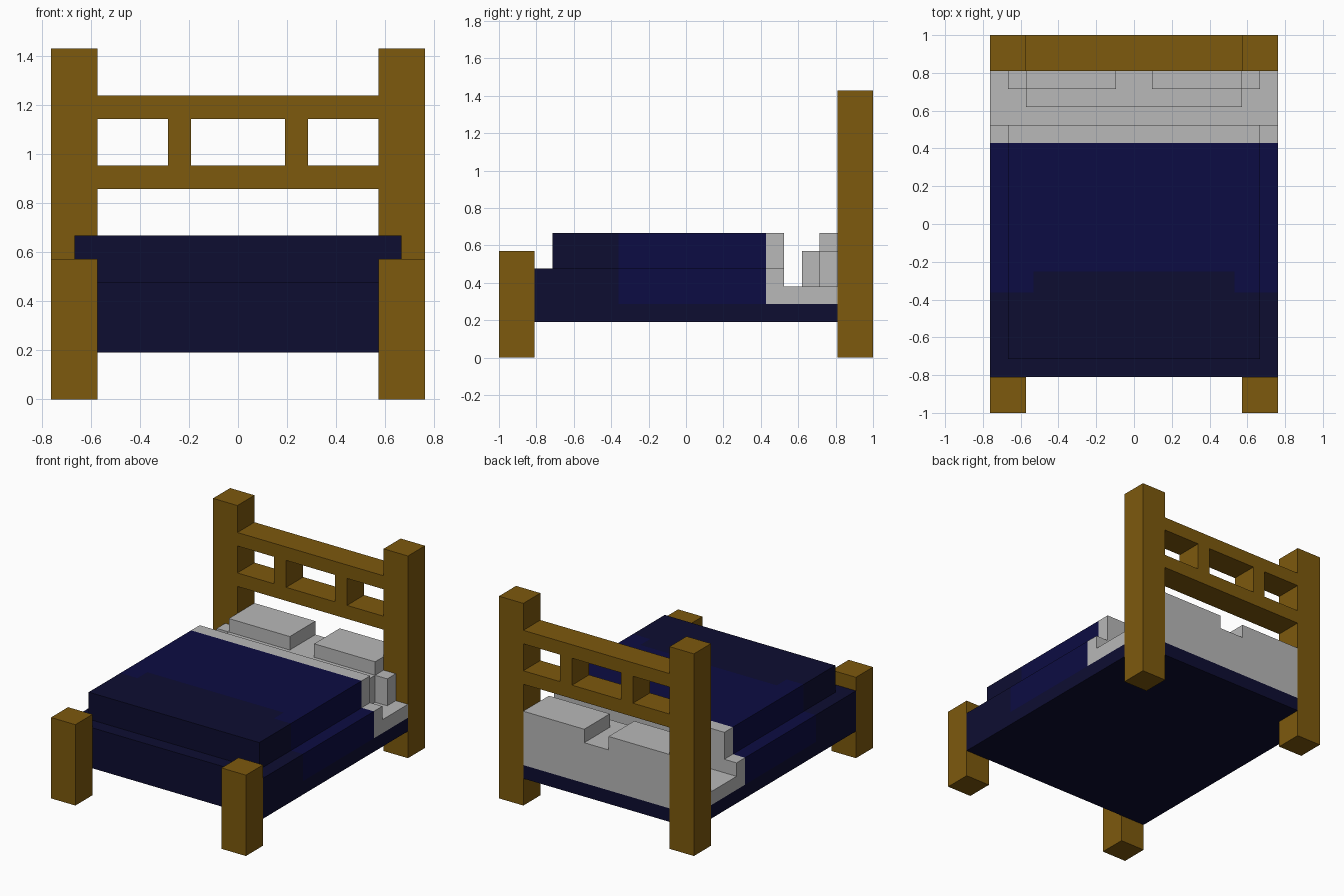
import bpy, bmesh
from mathutils import Vector

cube = bpy.data.objects.get("Cube")
if cube:
    bpy.data.objects.remove(cube, do_unlink=True)

U = 2 / 21  # one building unit; the bed is 21 units long


def material(name, rgb):
    m = bpy.data.materials.new(name)
    m.use_nodes = True
    m.diffuse_color = (*rgb, 1)
    bsdf = next(n for n in m.node_tree.nodes if n.type == 'BSDF_PRINCIPLED')
    bsdf.inputs["Base Color"].default_value = (*rgb, 1)
    return m


wood = material("brown wood", (0.205, 0.100, 0.004))
linen = material("light grey linen", (0.480, 0.480, 0.480))
blue = material("navy blue", (0.0038, 0.0038, 0.056))
dark = material("dark navy", (0.004, 0.004, 0.031))


def box(name, x, y, z, mats, cuts=(), rule=None):
    """Box from ranges in units, cut by (axis, value) planes and coloured by rule."""
    bm = bmesh.new()
    bmesh.ops.create_cube(bm, size=1)
    for v in bm.verts:
        v.co = [r[0] if c < 0 else r[1] for c, r in zip(v.co, (x, y, z))]
    for axis, value in cuts:
        normal = Vector((0, 0, 0))
        normal[axis] = 1
        bmesh.ops.bisect_plane(bm, geom=bm.verts[:] + bm.edges[:] + bm.faces[:],
                               plane_co=normal * value, plane_no=normal)
    bm.normal_update()
    if rule:
        for f in bm.faces:
            f.material_index = rule(f.calc_center_median(), f.normal)
    bmesh.ops.scale(bm, vec=(U, U, U), verts=bm.verts)
    me = bpy.data.meshes.new(name)
    bm.to_mesh(me)
    bm.free()
    for m in mats:
        me.materials.append(m)
    ob = bpy.data.objects.new(name, me)
    bpy.context.collection.objects.link(ob)
    return ob


# Bedding colours: dark foot end and lower edge, blue middle, grey head end
CLOTH = (dark, blue, linen)
CUTS = ((2, 3), (1, 4.5), (1, -3.8), (1, -2.65), (0, -5.6), (0, 5.6))


def cloth_rule(c, n):
    if c.z < 3:
        return 0
    if c.y > 4.5:
        return 2
    foot_limit = -2.65 if n.z > 0.5 and abs(c.x) < 5.6 else -3.8
    return 0 if c.y < foot_limit else 1


def cloth(name, x, y, z):
    box(name, x, y, z, CLOTH, CUTS, cloth_rule)


# Mattress, its end between the head posts, and the two blanket layers
cloth("mattress", (-8, 8), (-8.5, 8.5), (2, 4))
cloth("mattress_head_end", (-6, 6), (8.5, 10.5), (2, 4))
cloth("blanket_lower", (-8, 8), (-8.5, 5.5), (4, 5))
cloth("blanket_upper", (-7, 7), (-7.5, 5.5), (5, 7))

# Bolster and the uprights of the headboard sit across the middle
box("bolster", (-6, 6), (6.5, 10.5), (4, 6), [linen])
box("headboard_lower_rail", (-6, 6), (8.5, 10.5), (9, 10), [wood])
box("headboard_upper_rail", (-6, 6), (8.5, 10.5), (12, 13), [wood])

# Mirrored parts: posts, headboard uprights, pillows and bolster ends
for side, s in (("left", 1), ("right", -1)):
    def pair(name, x0, x1, y, z, mat):
        box(f"{side}_{name}", sorted((s * x0, s * x1)), y, z, [mat])

    pair("front_post", 6, 8, (-10.5, -8.5), (0, 6), wood)
    pair("head_post", 6, 8, (8.5, 10.5), (0, 15), wood)
    pair("headboard_upright", 2, 3, (8.5, 10.5), (10, 12), wood)
    pair("pillow", 1, 6, (7.5, 10.5), (6, 7), linen)
    pair("bolster_end", 6, 7, (7.5, 8.5), (4, 6), linen)
